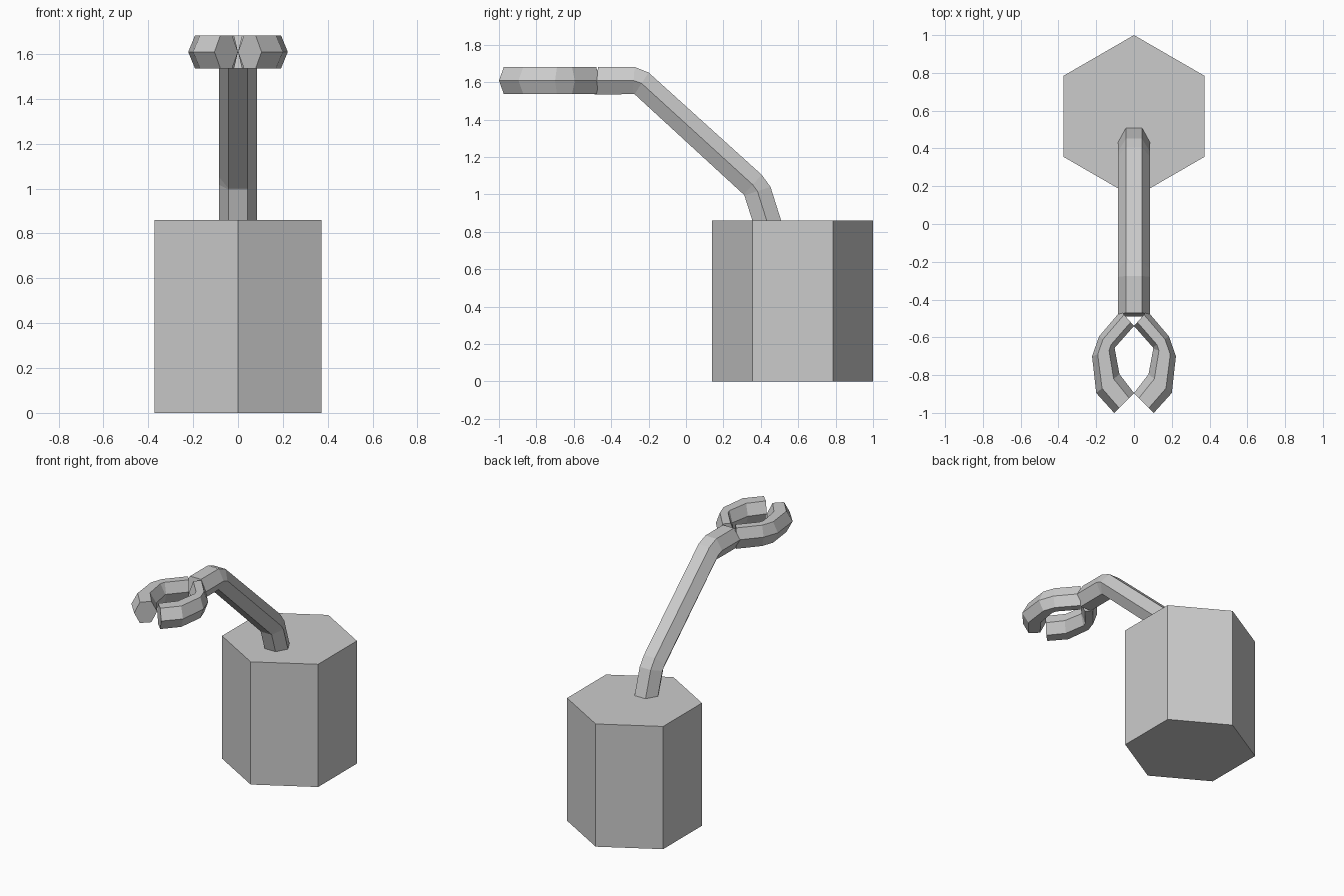
import bpy, bmesh, math
from mathutils import Vector

if "Cube" in bpy.data.objects:
    bpy.data.objects.remove(bpy.data.objects["Cube"])


def hex_tube(name, rings, mirror=False):
    """Skin a six-sided tube through rings of (side a, side b, half-span axis)."""
    bm = bmesh.new()
    loops = []
    for ring in rings:
        loops.append([bm.verts.new(p) for p in ring])
    for a, b in zip(loops, loops[1:]):
        for i in range(6):
            j = (i + 1) % 6
            bm.faces.new((a[i], a[j], b[j], b[i]))
    bm.faces.new(loops[0][::-1])
    bm.faces.new(loops[-1])
    bmesh.ops.remove_doubles(bm, verts=bm.verts, dist=0.0005)
    bmesh.ops.recalc_face_normals(bm, faces=bm.faces)
    mesh = bpy.data.meshes.new(name)
    bm.to_mesh(mesh)
    bm.free()
    obj = bpy.data.objects.new(name, mesh)
    bpy.context.collection.objects.link(obj)
    if mirror:
        m = obj.modifiers.new("mirror", 'MIRROR')
        m.use_mirror_merge = False
    return obj


def arm_ring(inner, outer, r=0.085):
    # Flats on the inner and outer sides, corners at +-x
    a, b = Vector((0, *inner)), Vector((0, *outer))
    x = Vector((r, 0, 0))
    mid = (a + b) / 2
    return [mid + x, b + x / 2, b - x / 2, mid - x, a - x / 2, a + x / 2]


def claw_ring(inner, outer, z=1.609, h=0.073):
    # Flats on top and bottom, corners toward the inner and outer sides
    a, b = Vector((*inner, z)), Vector((*outer, z))
    up = Vector((0, 0, h))
    p, q = a.lerp(b, 0.25), a.lerp(b, 0.75)
    return [a, p + up, q + up, b, q - up, p - up]


# Hexagonal base with a corner toward the back
bpy.ops.mesh.primitive_cylinder_add(vertices=6, radius=0.43, depth=0.86,
                                    location=(0, 0.57, 0.43))
bpy.context.object.name = "base"

# Bent arm: (inner y,z), (outer y,z)
hex_tube("arm", [arm_ring(*r) for r in [
    ((0.358, 0.85), (0.512, 0.85)),
    ((0.312, 0.995), (0.452, 1.04)),
    ((0.308, 1.0), (0.405, 1.105)),
    ((-0.275, 1.536), (-0.20, 1.652)),
    ((-0.285, 1.536), (-0.275, 1.682)),
    ((-0.49, 1.535), (-0.47, 1.682)),
]])

# Pair of curved claw fingers: (inner x,y), (outer x,y)
hex_tube("claw_fingers", [claw_ring(*r) for r in [
    ((0, -0.54), (-0.07, -0.46)),
    ((-0.10, -0.653), (-0.185, -0.595)),
    ((-0.102, -0.66), (-0.222, -0.70)),
    ((-0.077, -0.795), (-0.20, -0.895)),
    ((0, -0.895), (-0.105, -1.0)),
]], mirror=True)
